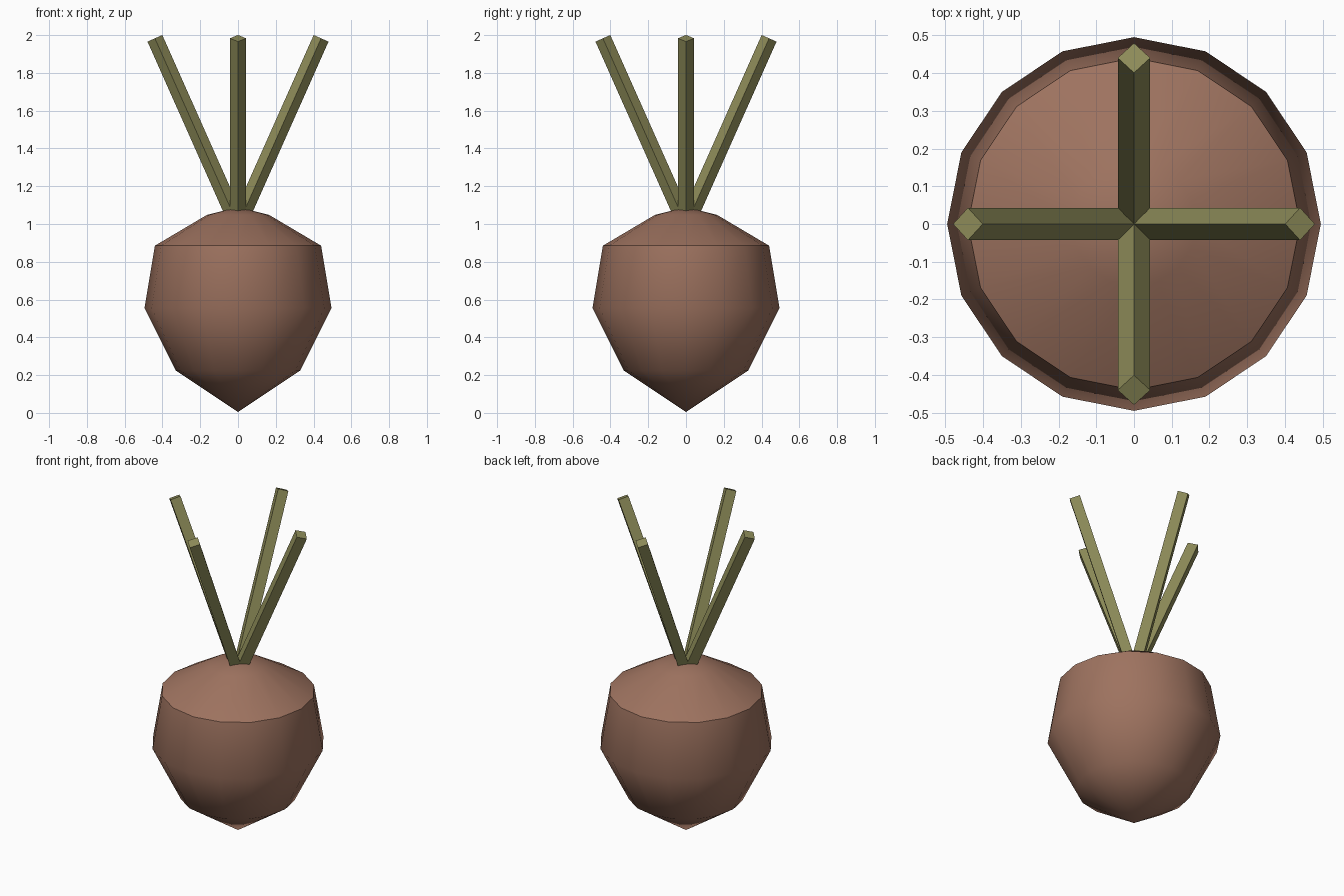
import bpy
import bmesh
import math
from mathutils import Vector, Matrix

if "Cube" in bpy.data.objects:
    bpy.data.objects.remove(bpy.data.objects["Cube"])


def material(name, rgb):
    m = bpy.data.materials.new(name)
    m.diffuse_color = (*rgb, 1)
    m.use_nodes = True
    m.node_tree.nodes["Principled BSDF"].inputs["Base Color"].default_value = m.diffuse_color
    return m


def make_object(name, bm, mat):
    bmesh.ops.recalc_face_normals(bm, faces=bm.faces)
    mesh = bpy.data.meshes.new(name)
    bm.to_mesh(mesh)
    bm.free()
    mesh.materials.append(mat)
    obj = bpy.data.objects.new(name, mesh)
    bpy.context.collection.objects.link(obj)
    return obj


brown = material("earthy brown", (0.34, 0.17, 0.115))
green = material("olive green", (0.27, 0.262, 0.1))

# Root bulb: a 16-sided lathe of radius/height pairs
SIDES = 16
profile = [(0, 0.005), (0.33, 0.225), (0.495, 0.555),
           (0.44, 0.885), (0.165, 1.048), (0, 1.09)]
bm = bmesh.new()
tip = bm.verts.new((0, 0, profile[0][1]))
crown = bm.verts.new((0, 0, profile[-1][1]))
rings = [[bm.verts.new((r * math.cos(math.tau * i / SIDES),
                        r * math.sin(math.tau * i / SIDES), z))
          for i in range(SIDES)] for r, z in profile[1:-1]]
for i in range(SIDES):
    j = (i + 1) % SIDES
    bm.faces.new((tip, rings[0][j], rings[0][i]))
    bm.faces.new((crown, rings[-1][i], rings[-1][j]))
    for low, high in zip(rings, rings[1:]):
        bm.faces.new((low[i], low[j], high[j], high[i]))
bulb = make_object("root_bulb", bm, brown)

# Smooth bulb with a sharp shoulder
bpy.ops.object.select_all(action='DESELECT')
bulb.select_set(True)
bpy.context.view_layer.objects.active = bulb
bpy.ops.object.shade_smooth_by_angle(angle=math.radians(42))

# Four square stalks leaning outwards, corner edges facing out
HALF_DIAGONAL = 0.043
base, top = Vector((0, 0, 0.995)), Vector((0.44, 0, 1.983))
axis = top - base
for n, name in enumerate(("right", "back", "left", "front")):
    bm = bmesh.new()
    bmesh.ops.create_cone(bm, cap_ends=True, segments=4,
                          radius1=HALF_DIAGONAL, radius2=HALF_DIAGONAL,
                          depth=axis.length)
    place = (Matrix.Rotation(n * math.pi / 2, 4, 'Z')
             @ Matrix.Translation((base + top) / 2)
             @ Matrix.Rotation(math.atan2(axis.x, axis.z), 4, 'Y'))
    bmesh.ops.transform(bm, matrix=place, verts=bm.verts)
    make_object("stalk_" + name, bm, green)
